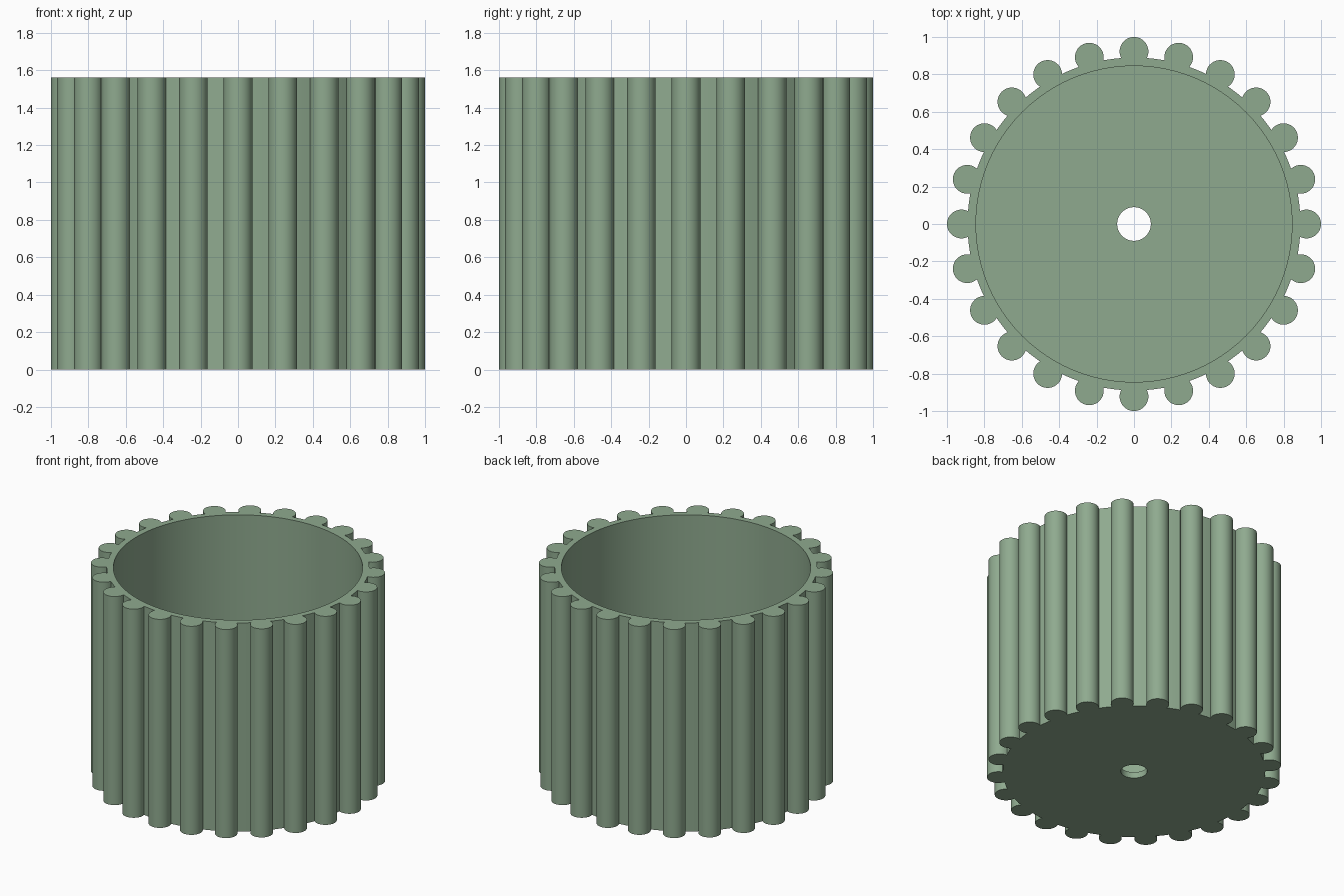
import bpy, bmesh, math

if "Cube" in bpy.data.objects:
    bpy.data.objects.remove(bpy.data.objects["Cube"])

HEIGHT, FLOOR = 1.56, 0.045
R_BODY, R_INNER, R_HOLE = 0.89, 0.845, 0.09
RIBS, R_RIB, D_RIB = 24, 0.077, 0.923

green = bpy.data.materials.new("sage green")
green.diffuse_color = (0.275, 0.402, 0.275, 1)
green.use_nodes = True
green.node_tree.nodes["Principled BSDF"].inputs["Base Color"].default_value = green.diffuse_color


def circle(radius, n):
    return [(radius * math.cos(2 * math.pi * i / n), radius * math.sin(2 * math.pi * i / n)) for i in range(n)]


def ribbed_outline(arc_steps=24, gap_steps=3):
    # Round ribs joined by short arcs of the body circle
    a = math.acos((R_BODY**2 + D_RIB**2 - R_RIB**2) / (2 * R_BODY * D_RIB))
    b = math.atan2(R_BODY * math.sin(a), R_BODY * math.cos(a) - D_RIB)
    sector = 2 * math.pi / RIBS
    pts = []
    for k in range(RIBS):
        t = k * sector
        for i in range(arc_steps + 1):
            u = -b + 2 * b * i / arc_steps
            x, y = D_RIB + R_RIB * math.cos(u), R_RIB * math.sin(u)
            pts.append((x * math.cos(t) - y * math.sin(t), x * math.sin(t) + y * math.cos(t)))
        for i in range(1, gap_steps):
            u = t + a + (sector - 2 * a) * i / gap_steps
            pts.append((R_BODY * math.cos(u), R_BODY * math.sin(u)))
    return pts


bm = bmesh.new()


def loop(points, z):
    verts = [bm.verts.new((x, y, z)) for x, y in points]
    edges = [bm.edges.new((verts[i - 1], verts[i])) for i in range(len(verts))]
    return verts, edges


def wall(points, z0, z1):
    lo, lo_edges = loop(points, z0)
    hi, hi_edges = loop(points, z1)
    for i in range(len(lo)):
        bm.faces.new((lo[i - 1], lo[i], hi[i], hi[i - 1]))
    return lo_edges, hi_edges


# Ribbed outside, smooth inside and drain hole
out_lo, out_hi = wall(ribbed_outline(), 0, HEIGHT)
in_lo, in_hi = wall(circle(R_INNER, 96), FLOOR, HEIGHT)
hole_lo, hole_hi = wall(circle(R_HOLE, 48), 0, FLOOR)

# Rim, inside floor and underside
for edges, up in ((out_hi + in_hi, 1), (in_lo + hole_hi, 1), (out_lo + hole_lo, -1)):
    bmesh.ops.triangle_fill(bm, edges=edges, use_beauty=True, normal=(0, 0, up))
bmesh.ops.recalc_face_normals(bm, faces=bm.faces[:])

mesh = bpy.data.meshes.new("ribbed_pot")
bm.to_mesh(mesh)
bm.free()
mesh.materials.append(green)
pot = bpy.data.objects.new("ribbed_pot", mesh)
bpy.context.collection.objects.link(pot)
bpy.context.view_layer.objects.active = pot
pot.select_set(True)
bpy.ops.object.shade_smooth_by_angle(angle=math.radians(30))
